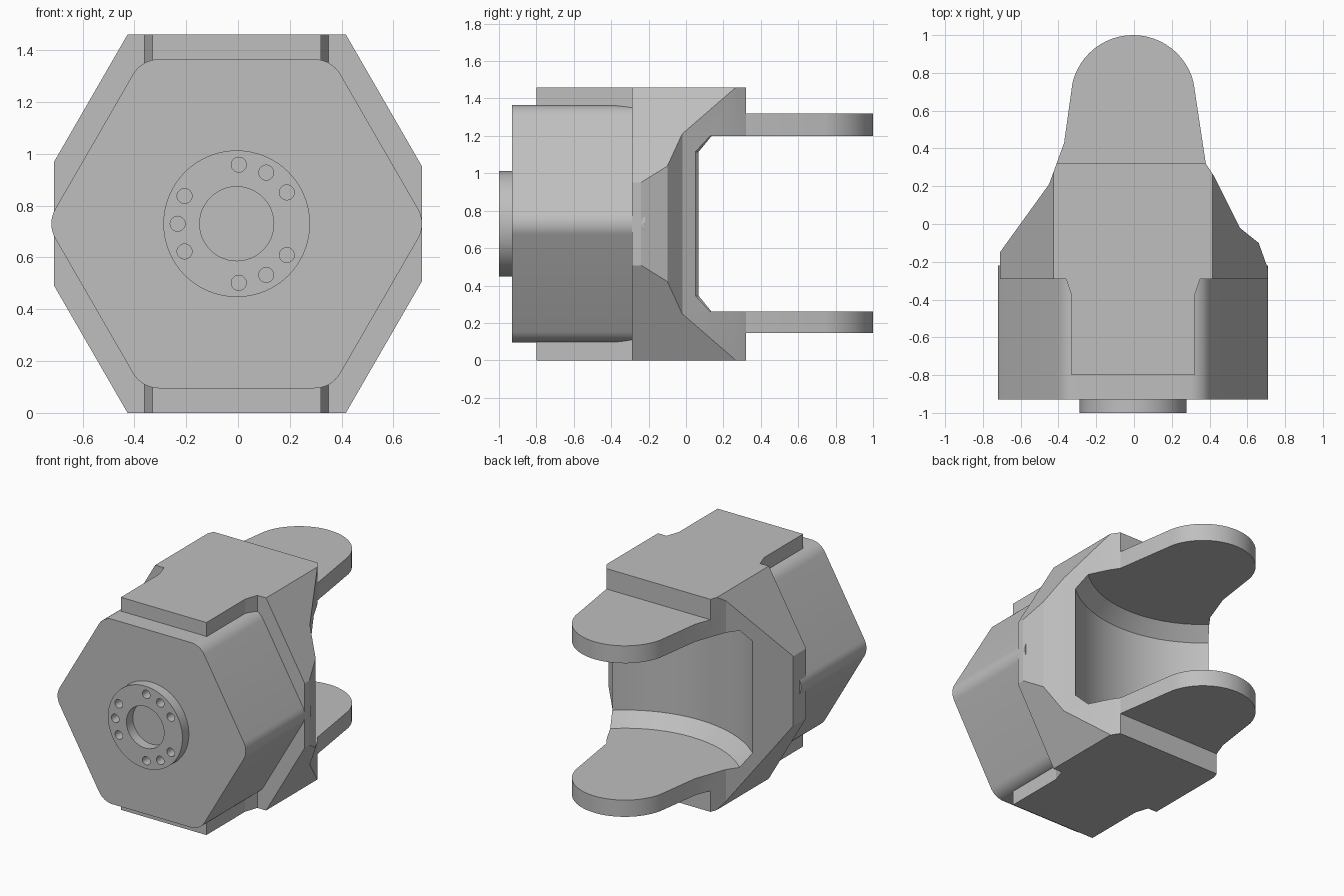
import bpy, bmesh
from math import sin, cos, radians, pi, sqrt
from mathutils import Vector

default = bpy.data.objects.get("Cube")
if default:
    bpy.data.objects.remove(default)

CX, CZ = -0.005, 0.73       # main axis of the housing, along y
EAR_Y = 0.67                # pivot axis of the fork, along z

metal = bpy.data.materials.new("grey metal")
metal.use_nodes = True
grey = (0.52, 0.52, 0.52, 1)
metal.diffuse_color = grey
metal.node_tree.nodes["Principled BSDF"].inputs["Base Color"].default_value = grey


def add_object(name, bm):
    bmesh.ops.recalc_face_normals(bm, faces=bm.faces)
    mesh = bpy.data.meshes.new(name)
    bm.to_mesh(mesh)
    bm.free()
    mesh.materials.append(metal)
    ob = bpy.data.objects.new(name, mesh)
    bpy.context.collection.objects.link(ob)
    return ob


def prism(name, outline, axis, start, end):
    """Extrude a 2D outline along x (y, z), y (x, z) or z (x, y)."""
    i = "xyz".index(axis)
    bm = bmesh.new()
    verts = []
    for p in outline:
        co = list(p)
        co.insert(i, start)
        verts.append(bm.verts.new(co))
    face = bm.faces.new(verts)
    step = Vector((0, 0, 0))
    step[i] = end - start
    ext = bmesh.ops.extrude_face_region(bm, geom=[face], use_keep_orig=True)
    moved = [v for v in ext["geom"] if isinstance(v, bmesh.types.BMVert)]
    bmesh.ops.translate(bm, verts=moved, vec=step)
    return add_object(name, bm)


def arc(cx, cy, r, a0, a1, n):
    steps = [radians(a0 + (a1 - a0) * k / n) for k in range(n + 1)]
    return [(cx + r * cos(a), cy + r * sin(a)) for a in steps]


def circle(cx, cy, r, n):
    return arc(cx, cy, r, 0, 360, n)[:-1]


def combine(target, tool, operation):
    """Apply a boolean and discard the tool."""
    mod = target.modifiers.new("cut", "BOOLEAN")
    mod.operation, mod.object, mod.solver = operation, tool, "EXACT"
    bpy.context.view_layer.update()
    graph = bpy.context.evaluated_depsgraph_get()
    mesh = bpy.data.meshes.new_from_object(target.evaluated_get(graph))
    target.modifiers.clear()
    target.data = mesh
    bpy.data.objects.remove(tool)


def smooth(ob, angle):
    bpy.ops.object.select_all(action="DESELECT")
    ob.select_set(True)
    bpy.context.view_layer.objects.active = ob
    bpy.ops.object.shade_smooth_by_angle(angle=radians(angle))


# Fork body: plan outline, with uneven flanks and rounded ear tips
right_flank = [(0.71, -0.29), (0.71, -0.24), (0.66, -0.1), (0.56, -0.02),
               (0.42, 0.26), (0.38, 0.32)]
left_flank = [(-0.37, 0.43), (-0.45, 0.21), (-0.71, -0.15), (-0.71, -0.29)]
plan = right_flank + arc(CX, EAR_Y, 0.33, 14, 166, 24) + left_flank
fork = prism("fork_body", plan, "z", -0.1, 1.6)

# Side outline steps the ears in from the top and bottom
side = [(-0.29, 0), (0.32, 0), (0.32, 0.145), (1.1, 0.145),
        (1.1, 1.32), (0.32, 1.32), (0.32, 1.46), (-0.29, 1.46)]
combine(fork, prism("side_cutter", side, "x", -1, 1), "INTERSECT")

# Hexagonal cross-section
hexagon = circle(CX, CZ, CZ * 2 / sqrt(3), 6)
combine(fork, prism("hex_cutter", hexagon, "y", -0.5, 1.3), "INTERSECT")

# Round pocket between the ears, chamfered top and bottom
bm = bmesh.new()
rings = []
for r, z in [(0.73, 0.26), (0.815, 0.345), (0.815, 1.115), (0.73, 1.2)]:
    rings.append([bm.verts.new((x, y, z)) for x, y in circle(CX, EAR_Y, r, 72)])
for low, high in zip(rings, rings[1:]):
    for k in range(len(low)):
        j = (k + 1) % len(low)
        bm.faces.new((low[k], low[j], high[j], high[k]))
bm.faces.new(rings[0])
bm.faces.new(rings[-1])
combine(fork, add_object("pocket_cutter", bm), "DIFFERENCE")
smooth(fork, 15)

# Spine plate that stands proud above and below the barrel
half = [(0.325, -0.8), (0.325, -0.38), (0.355, -0.29), (0.355, -0.2)]
spine = [(CX + x, y) for x, y in half] + [(CX - x, y) for x, y in reversed(half)]
prism("spine_plate", spine, "z", 0, 1.46)

# Hexagonal barrel with rounded corners
radius = 0.116
reach = (0.635 - radius) * 2 / sqrt(3)
outline = []
for k in range(6):
    a = k * pi / 3
    outline += arc(CX + reach * cos(a), CZ + reach * sin(a), radius,
                   60 * k - 30, 60 * k + 30, 8)
barrel = prism("barrel", outline, "y", -0.93, -0.22)
smooth(barrel, 30)

# Mounting flange with a centre bore and three groups of three bolt holes
flange = prism("mounting_flange", circle(CX, CZ, 0.283, 64), "y", -1, -0.925)
combine(flange, prism("bore_cutter", circle(CX, CZ, 0.143, 48), "y", -1.1, -0.9),
        "DIFFERENCE")
for group in (60, 180, 300):
    for offset in (-28, 0, 28):
        a = radians(group + offset)
        hole = circle(CX + 0.228 * cos(a), CZ + 0.228 * sin(a), 0.029, 20)
        combine(flange, prism("bolt_cutter", hole, "y", -1.1, -0.9), "DIFFERENCE")
smooth(flange, 30)
